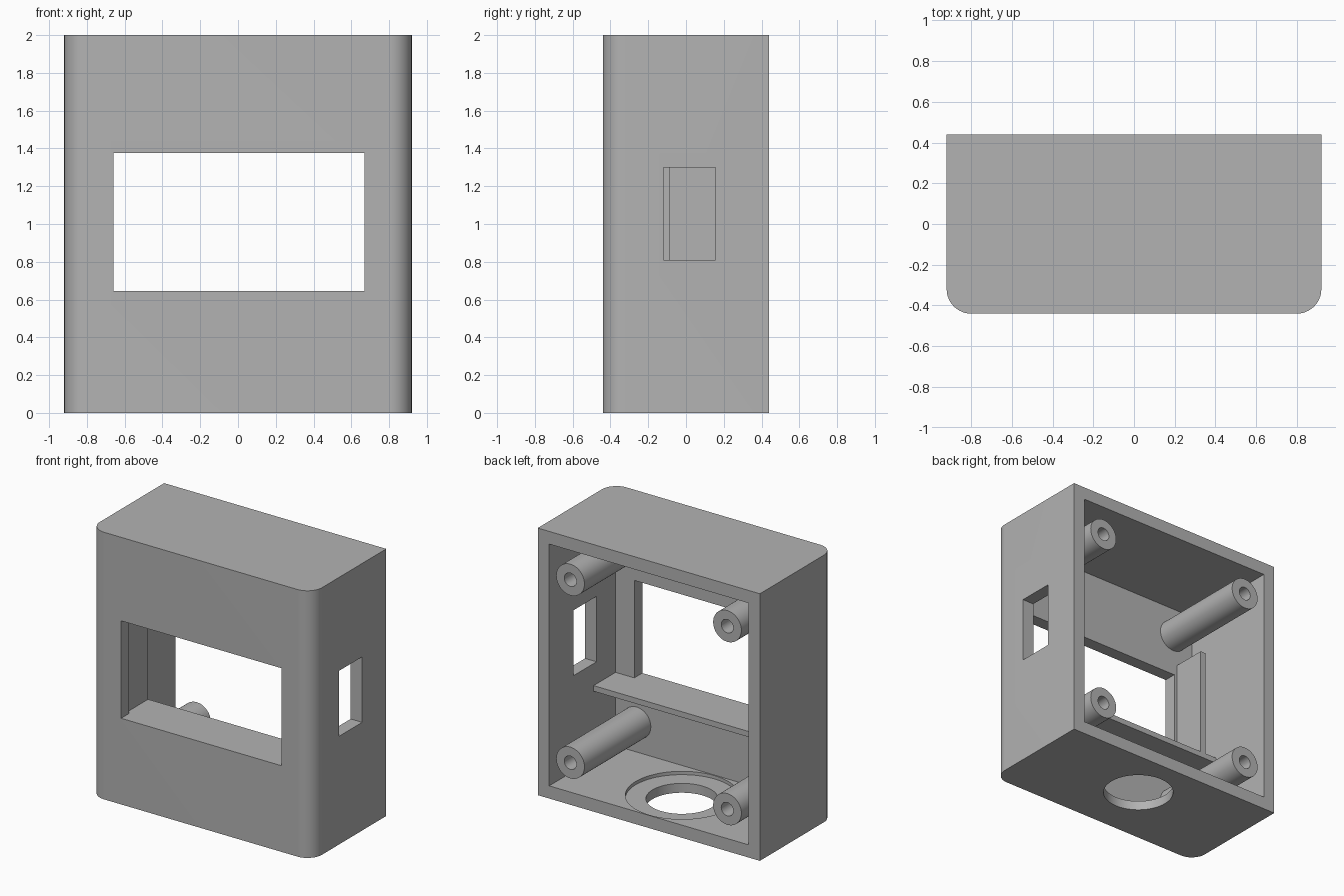
import bpy
import bmesh
from math import cos, sin, pi, radians
from mathutils import Matrix, Vector

old = bpy.data.objects.get("Cube")
if old:
    bpy.data.objects.remove(old, do_unlink=True)

grey = bpy.data.materials.new("plain_grey")
grey.use_nodes = True
grey.diffuse_color = (0.45, 0.45, 0.45, 1)
grey.node_tree.nodes["Principled BSDF"].inputs["Base Color"].default_value = (0.45, 0.45, 0.45, 1)

W, D, H = 0.92, 0.44, 2.0      # half width, half depth, height
T = 0.095                      # wall thickness
FRONT = -D + T                 # inner face of the front wall
IN = W - T                     # inner face of the side walls


def finish(name, bm):
    bmesh.ops.recalc_face_normals(bm, faces=bm.faces)
    mesh = bpy.data.meshes.new(name)
    bm.to_mesh(mesh)
    bm.free()
    mesh.materials.append(grey)
    obj = bpy.data.objects.new(name, mesh)
    bpy.context.collection.objects.link(obj)
    return obj


def box(name, x, y, z):
    bm = bmesh.new()
    bmesh.ops.create_cube(bm, size=1)
    for v in bm.verts:
        v.co = Vector(r[0] if c < 0 else r[1] for c, r in zip(v.co, (x, y, z)))
    return finish(name, bm)


def cylinder(name, radius, start, end, sides=48):
    start, end = Vector(start), Vector(end)
    axis = end - start
    turn = axis.to_track_quat('Z', 'Y').to_matrix().to_4x4()
    bm = bmesh.new()
    bmesh.ops.create_cone(bm, cap_ends=True, segments=sides, radius1=radius, radius2=radius,
                          depth=axis.length, matrix=Matrix.Translation((start + end) / 2) @ turn)
    return finish(name, bm)


def activate(obj):
    bpy.ops.object.select_all(action='DESELECT')
    obj.select_set(True)
    bpy.context.view_layer.objects.active = obj


def cut(obj, cutter):
    mod = obj.modifiers.new("cut", 'BOOLEAN')
    mod.operation, mod.solver, mod.object = 'DIFFERENCE', 'EXACT', cutter
    activate(obj)
    bpy.ops.object.modifier_apply(modifier=mod.name)
    bpy.data.objects.remove(cutter, do_unlink=True)


def smooth(obj):
    activate(obj)
    bpy.ops.object.shade_smooth_by_angle(angle=radians(30))


# Case: extruded outline with two rounded front corners
R, STEPS = 0.12, 12
outline = [(W, D), (-W, D)]
for side, first in ((-1, pi), (1, 1.5 * pi)):
    for i in range(STEPS + 1):
        a = first + i / STEPS * pi / 2
        outline.append((side * (W - R) + R * cos(a), R - D + R * sin(a)))
bm = bmesh.new()
base = bm.faces.new([bm.verts.new((x, y, 0)) for x, y in outline])
top = bmesh.ops.extrude_face_region(bm, geom=[base])["geom"]
bmesh.ops.translate(bm, vec=(0, 0, H), verts=[g for g in top if isinstance(g, bmesh.types.BMVert)])
case = finish("case", bm)

# Open back, front window, side slot, stepped round hole in the floor
cut(case, box("cavity", (-IN, IN), (FRONT, D + 0.2), (T, H - T)))
cut(case, box("window", (-0.66, 0.67), (-D - 0.1, FRONT + 0.1), (0.645, 1.375)))
cut(case, box("slot", (IN - 0.1, W + 0.1), (-0.12, 0.155), (0.81, 1.3)))
HOLE_Y = 0.047
cut(case, cylinder("hole", 0.245, (0, HOLE_Y, -0.1), (0, HOLE_Y, 0.2), 64))
cut(case, cylinder("recess", 0.385, (0, HOLE_Y, T - 0.025), (0, HOLE_Y, 0.2), 64))
smooth(case)

# Shelf below the window and upright fin beside it
box("shelf", (-IN - 0.01, IN + 0.01), (FRONT - 0.01, -0.085), (0.603, 0.645))
box("upright_fin", (-0.73, -0.685), (FRONT - 0.01, -0.085), (0.64, 1.46))

# Four hollow screw posts
for x, side in ((0.65, "left"), (-0.65, "right")):
    for z, level in ((0.315, "lower"), (1.685, "upper")):
        post = cylinder(f"{level}_{side}_post", 0.117, (x, FRONT - 0.01, z), (x, D, z))
        cut(post, cylinder("bore", 0.05, (x, -0.1, z), (x, D + 0.1, z), 32))
        smooth(post)
